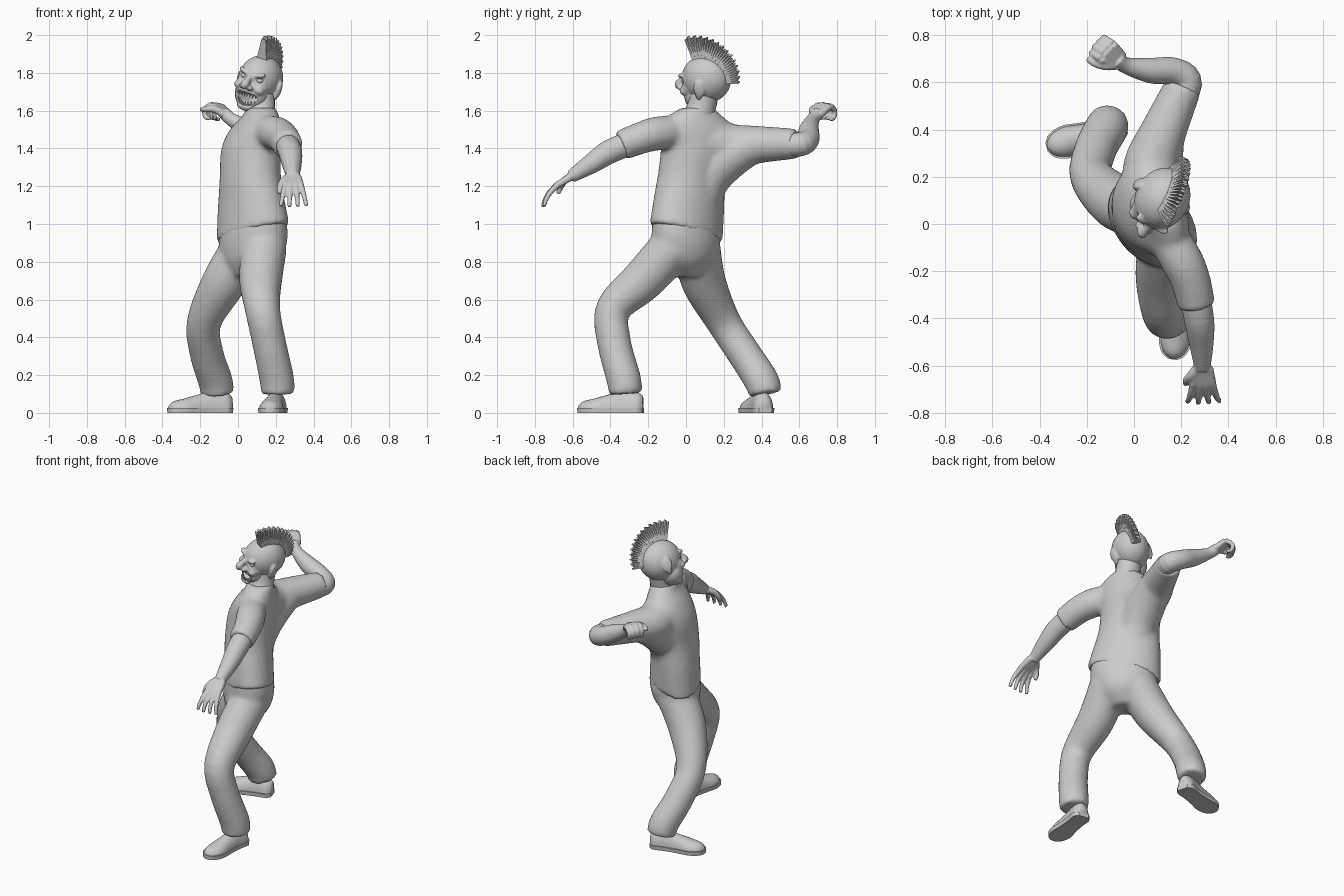
import bpy, bmesh
from math import sin, cos, pi, radians
from mathutils import Vector as V, Matrix as M

if "Cube" in bpy.data.objects:
    bpy.data.objects.remove(bpy.data.objects["Cube"])


def spline(pts, n=5):
    """Catmull-Rom through tuples of any length."""
    p = [pts[0]] + list(pts) + [pts[-1]]
    out = []
    for i in range(1, len(p) - 2):
        for k in range(n):
            t = k / n
            out.append([0.5 * (2*b + (c-a)*t + (2*a-5*b+4*c-d)*t*t + (3*b-a-3*c+d)*t**3)
                        for a, b, c, d in zip(*p[i-1:i+3])])
    return out + [list(pts[-1])]


def loft(bm, rings):
    vs = [[bm.verts.new(p) for p in r] for r in rings]
    n = len(vs[0])
    for a, b in zip(vs, vs[1:]):
        for i in range(n):
            bm.faces.new((a[i], a[(i+1) % n], b[(i+1) % n], b[i]))
    bm.faces.new(vs[0])
    bm.faces.new(vs[-1][::-1])


def tube(bm, pts, ref=(1, 0, 0), n=5, sides=20):
    """Round limb through (x, y, z, radius) points."""
    s = spline(pts, n)
    rings = []
    for i, q in enumerate(s):
        t = (V(s[min(i+1, len(s)-1)][:3]) - V(s[max(i-1, 0)][:3])).normalized()
        u = t.cross(V(ref)).normalized()
        w = t.cross(u)
        rings.append([V(q[:3]) + q[3] * (cos(a)*u + sin(a)*w)
                      for a in (2*pi*k/sides for k in range(sides))])
    loft(bm, rings)


def ball(bm, c, r, rot=M()):
    m = M.Translation(c) @ rot @ M.Diagonal((*r, 1))
    bmesh.ops.create_uvsphere(bm, u_segments=24, v_segments=16, radius=1, matrix=m)


def finish(name, bm, angle=None, mat=None):
    bmesh.ops.recalc_face_normals(bm, faces=bm.faces)
    me = bpy.data.meshes.new(name)
    bm.to_mesh(me)
    bm.free()
    ob = bpy.data.objects.new(name, me)
    bpy.context.collection.objects.link(ob)
    me.shade_smooth()
    if angle:
        me.set_sharp_from_angle(angle=radians(angle))
    if mat:
        ob.matrix_world = mat
    return ob


def fuse(name, bm, voxel, smooth=4, mat=None):
    """Weld overlapping volumes into one smooth skin."""
    ob = finish(name, bm, mat=mat)
    r = ob.modifiers.new("weld", 'REMESH')
    r.mode, r.voxel_size = 'VOXEL', voxel
    s = ob.modifiers.new("soft", 'SMOOTH')
    s.factor, s.iterations = 0.5, smooth
    dg = bpy.context.evaluated_depsgraph_get()
    me = bpy.data.meshes.new_from_object(ob.evaluated_get(dg))
    ob.modifiers.clear()
    ob.data = me
    me.shade_smooth()
    return ob


def ellipse_stack(bm, rows):
    """Rows: x, y, z, half width, half depth, width-axis angle, tilt."""
    rings = []
    for x, y, z, hw, hd, ang, tilt in spline(rows):
        a = radians(ang)
        ring = []
        for k in range(32):
            t = 2*pi*k/32
            p, q = hw*cos(t), hd*sin(t)
            ring.append((x + p*cos(a) - q*sin(a), y + p*sin(a) + q*cos(a), z + tilt*p))
        rings.append(ring)
    loft(bm, rings)


# Shirt: turned torso with two short sleeves and a stretched right side
bm = bmesh.new()
ellipse_stack(bm, [(.08, 0, .95, .225, .155, -45, .25), (.07, .015, 1.1, .21, .15, -50, .15),
                   (.065, .03, 1.25, .19, .15, -58, .05), (.07, .06, 1.4, .2, .15, -68, 0),
                   (.095, .06, 1.5, .21, .125, -70, 0), (.12, .05, 1.57, .15, .09, -70, 0),
                   (.12, .06, 1.615, .085, .078, -70, 0)])
tube(bm, [(.13, -.03, 1.49, .085), (.2, -.15, 1.48, .09), (.24, -.24, 1.455, .085), (.265, -.345, 1.415, .08)])
tube(bm, [(.08, .12, 1.43, .13), (.075, .25, 1.41, .12), (.12, .38, 1.42, .1), (.21, .585, 1.425, .08)])
tube(bm, [(.07, .07, 1.12, .11), (.07, .12, 1.25, .12), (.085, .22, 1.35, .12), (.12, .36, 1.42, .095)])
fuse("shirt", bm, .013, 9)

# Trousers: pelvis and two legs in a wide stride
bm = bmesh.new()
ellipse_stack(bm, [(.08, 0, 1.0, .2, .15, -45, .2), (.08, 0, .9, .205, .155, -45, .1),
                   (.07, 0, .8, .17, .135, -45, 0), (.05, 0, .72, .1, .08, -45, 0)])
tube(bm, [(.14, -.07, .88, .12), (.12, -.22, .71, .115), (.13, -.385, .55, .094), (.165, -.38, .37, .09),
          (.205, -.33, .18, .092), (.21, -.32, .1, .088)])
tube(bm, [(.03, .06, .86, .125), (-.075, .095, .69, .118), (-.18, .2, .48, .092), (-.165, .31, .31, .09),
          (-.12, .4, .17, .092), (-.11, .42, .1, .088)])
fuse("trousers", bm, .013, 9)

# Shoes: flat sole with a rounded upper, toe along local -y
shape = spline([(0, .03, .07), (-.03, .052, .09), (-.1, .05, .1), (-.18, .055, .078),
                (-.26, .064, .056), (-.32, .045, .04), (-.345, .012, .015)], 4)
for side, heel, toe in (("left", V((.21, -.228, 0)), V((.165, -.57, 0))),
                        ("right", V((-.035, .42, 0)), V((-.365, .325, 0)))):
    yaw = V((0, -1)).angle_signed((toe - heel).to_2d())
    m = M.Translation(heel) @ M.Rotation(-yaw, 4, 'Z')
    bm = bmesh.new()
    loft(bm, [[(w*cos(t), y, .02 + h*max(sin(t), 0)) for t in (2*pi*k/24 for k in range(24))]
              for y, w, h in shape])
    finish(side + "_shoe_upper", bm, 50, m)
    bm = bmesh.new()
    loft(bm, [[(w + .004, y*1.01, 0), (w + .007, y*1.01, .026), (-w - .007, y*1.01, .026), (-w - .004, y*1.01, 0)]
              for y, w, h in shape])
    finish(side + "_shoe_sole", bm, 40, m)


def hand(bm, wrist, d, w, curl, length, thumb_curl, spread):
    """Palm, four fingers and thumb; curl is the bend per joint."""
    wrist, d, w = V(wrist), V(d).normalized(), V(w).normalized()
    n = d.cross(w)
    for i in range(4):
        s = (i - 1.5) * .027
        p = wrist + d*(.09 - abs(i - 1.3)*.006) + w*s
        tube(bm, [(*(wrist + w*s*.6), .022), (*p, .018)], n, 4, 10)
        path, a = [(*p, .017)], 0
        for k in range(3):
            a += curl
            f = d*cos(a) + n*sin(a) + w*s*spread
            p = p + f * length * (.42, .33, .27)[k]
            path.append((*p, .0145 - .002*k))
        tube(bm, path, w, 4, 10)
    t = [wrist - w*.02, wrist + d*.04 - w*.05, wrist + d*.075 - w*.07 + n*thumb_curl,
         wrist + d*.105 - w*.072 + n*thumb_curl*2]
    tube(bm, [(*q, r) for q, r in zip(t, (.022, .02, .016, .012))], n, 4, 10)


# Arms: one reaching forward with open hand, one cocked back with a fist
bm = bmesh.new()
tube(bm, [(.25, -.26, 1.44, .063), (.275, -.4, 1.385, .064), (.285, -.5, 1.32, .053), (.29, -.61, 1.25, .034)])
hand(bm, (.29, -.61, 1.25), (.02, -.85, -.52), (1, 0, 0), radians(-14), .135, -.02, 5)
fuse("left_arm", bm, .006, 3)
bm = bmesh.new()
tube(bm, [(.16, .47, 1.425, .064), (.225, .595, 1.42, .064), (.17, .645, 1.445, .06),
          (.07, .65, 1.495, .054), (-.03, .67, 1.55, .036), (-.075, .7, 1.59, .034)], (0, 0, 1))
hand(bm, (-.065, .69, 1.58), (-.62, .5, .6), (.6, .8, -.05), radians(68), .12, .025, 0)
fuse("right_arm", bm, .006, 3)

# Neck
bm = bmesh.new()
tube(bm, [(.12, .06, 1.55, .085), (.12, .085, 1.63, .076), (.12, .1, 1.72, .08)])
finish("neck", bm)

# Head frame: turned and tilted; face along local -y
H = (M.Translation((.12, .108, 1.768)) @ M.Rotation(radians(-27), 4, 'Z')
     @ M.Rotation(radians(17), 4, 'Y') @ M.Scale(1.04, 4))
bm = bmesh.new()
ball(bm, (0, 0, 0), (.11, .13, .122))
ball(bm, (0, -.055, -.08), (.09, .075, .085))
ball(bm, (0, -.095, -.142), (.045, .032, .026))
ball(bm, (0, -.075, -.035), (.09, .055, .06))
tube(bm, [(0, -.112, .02, .014), (0, -.14, -.005, .017), (0, -.162, -.03, .022), (0, -.16, -.05, .012)])
for s in (-1, 1):
    ball(bm, (s*.058, -.102, -.045), (.028, .026, .024))
    ball(bm, (s*.045, -.112, .03), (.034, .018, .012), M.Rotation(s*-.35, 4, 'Y'))
    ball(bm, (s*.022, -.14, -.042), (.017, .018, .014))
    ball(bm, (s*.112, .01, -.02), (.013, .03, .046), M.Rotation(s*.35, 4, 'Z'))
    ball(bm, (s*.108, 0, -.055), (.011, .018, .025))
head = fuse("head", bm, .006, 4, H)
# Open grin and eye sockets pressed into the face
for v in head.data.vertices:
    x, y, z = v.co
    g = (x/.064)**2 + ((z + .106 - 4*x*x)/.034)**2
    if y < -.04 and g < 1:
        v.co.y += .045 * min(1, 2.5*(1 - g))
    e = ((abs(x) - .045)/.026)**2 + ((z - .005)/.016)**2
    if y < -.04 and e < 1:
        v.co.y += .012 * (1 - e)

bm = bmesh.new()
for s in (-1, 1):
    ball(bm, (s*.045, -.098, .005), (.019, .017, .015))
finish("eyes", bm, mat=H)

# Pointed teeth in two rows
bm = bmesh.new()
for row in (-1, 1):
    for i in range(8):
        x = (i - 3.5) * .0135
        m = (M.Translation((x, -.116 + 9*x*x, -.106 + 4*x*x + row*.022*(1 - 90*x*x)))
             @ M.Rotation(pi if row > 0 else 0, 4, 'X'))
        bmesh.ops.create_cone(bm, cap_ends=True, segments=8, radius1=.0065, radius2=.002, depth=.022, matrix=m)
finish("teeth", bm, 40, H)

# Mohawk: fan of thin blades from forehead to nape
bm = bmesh.new()
N = 28
for i in range(N):
    f = i / (N - 1)
    a = radians(112 - 118*f)
    out = V((0, cos(a), sin(a)))
    r = 1 / ((cos(a)/.13)**2 + (sin(a)/.122)**2)**.5
    h = .118 - .062*f + .01*(i % 2)
    m = (M.Translation(out * (r - .012 + h/2)) @ M.Rotation(a - pi/2, 4, 'X') @ M.Diagonal((1, .4, 1, 1)))
    bmesh.ops.create_cone(bm, cap_ends=True, segments=6, radius1=.034, radius2=.014, depth=h, matrix=m)
finish("mohawk", bm, 30, H)
